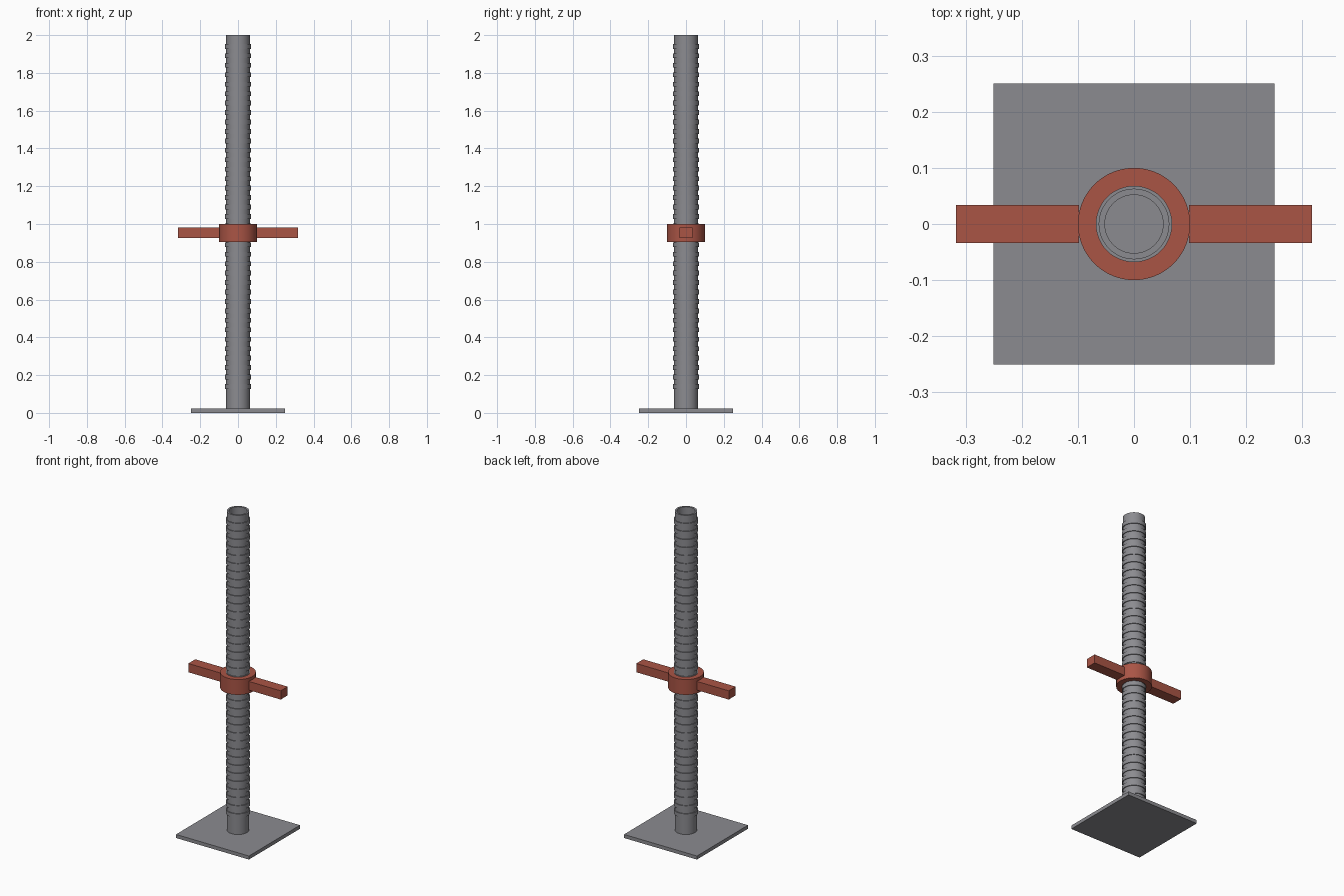
import bpy, bmesh, math

cube = bpy.data.objects.get("Cube")
if cube:
    bpy.data.objects.remove(cube)


def material(name, rgb):
    m = bpy.data.materials.new(name)
    m.use_nodes = True
    color = (*rgb, 1)
    m.diffuse_color = color
    m.node_tree.nodes["Principled BSDF"].inputs["Base Color"].default_value = color
    return m


steel = material("grey steel", (0.26, 0.26, 0.28))
red = material("red paint", (0.40, 0.09, 0.06))


def finish(name, bm, mat, smooth=False):
    bmesh.ops.recalc_face_normals(bm, faces=bm.faces)
    mesh = bpy.data.meshes.new(name)
    bm.to_mesh(mesh)
    bm.free()
    mesh.materials.append(mat)
    ob = bpy.data.objects.new(name, mesh)
    bpy.context.collection.objects.link(ob)
    if smooth:
        bpy.ops.object.select_all(action="DESELECT")
        ob.select_set(True)
        bpy.context.view_layer.objects.active = ob
        bpy.ops.object.shade_smooth_by_angle(angle=math.radians(35))
    return ob


def box(name, lo, hi, mat):
    bm = bmesh.new()
    bmesh.ops.create_cube(bm, size=1)
    for v in bm.verts:
        v.co = [(a + b) / 2 + c * (b - a) for a, b, c in zip(lo, hi, v.co)]
    return finish(name, bm, mat)


def add_ring(bm, inner, outer, z0, z1, sides=48):
    """Closed hollow cylinder with a rectangular section."""
    section = [(inner, z0), (outer, z0), (outer, z1), (inner, z1)]
    loops = []
    for i in range(sides):
        a = math.tau * i / sides
        loops.append([bm.verts.new((r * math.cos(a), r * math.sin(a), z))
                      for r, z in section])
    for i in range(sides):
        p, q = loops[i - 1], loops[i]
        for j in range(4):
            bm.faces.new((p[j - 1], q[j - 1], q[j], p[j]))


# Base plate
PLATE_TOP = 0.022
box("base_plate", (-0.25, -0.25, 0), (0.25, 0.25, PLATE_TOP), steel)

# Hollow post
bm = bmesh.new()
add_ring(bm, 0.052, 0.063, PLATE_TOP, 2)
finish("post_tube", bm, steel, True)

# Thread ridges along the post
bm = bmesh.new()
PITCH = 0.05
for i in range(37):
    z = 0.14 + i * PITCH
    add_ring(bm, 0.06, 0.068, z - PITCH / 4, z + PITCH / 4)
finish("thread_ridges", bm, steel, True)

# Adjusting collar
bm = bmesh.new()
add_ring(bm, 0.067, 0.1, 0.905, 1.0, 64)
finish("collar", bm, red, True)

# Handles on both sides
for side, x0, x1 in (("left", 0.098, 0.317), ("right", -0.317, -0.098)):
    box(side + "_handle", (x0, -0.034, 0.927), (x1, 0.034, 0.981), red)
